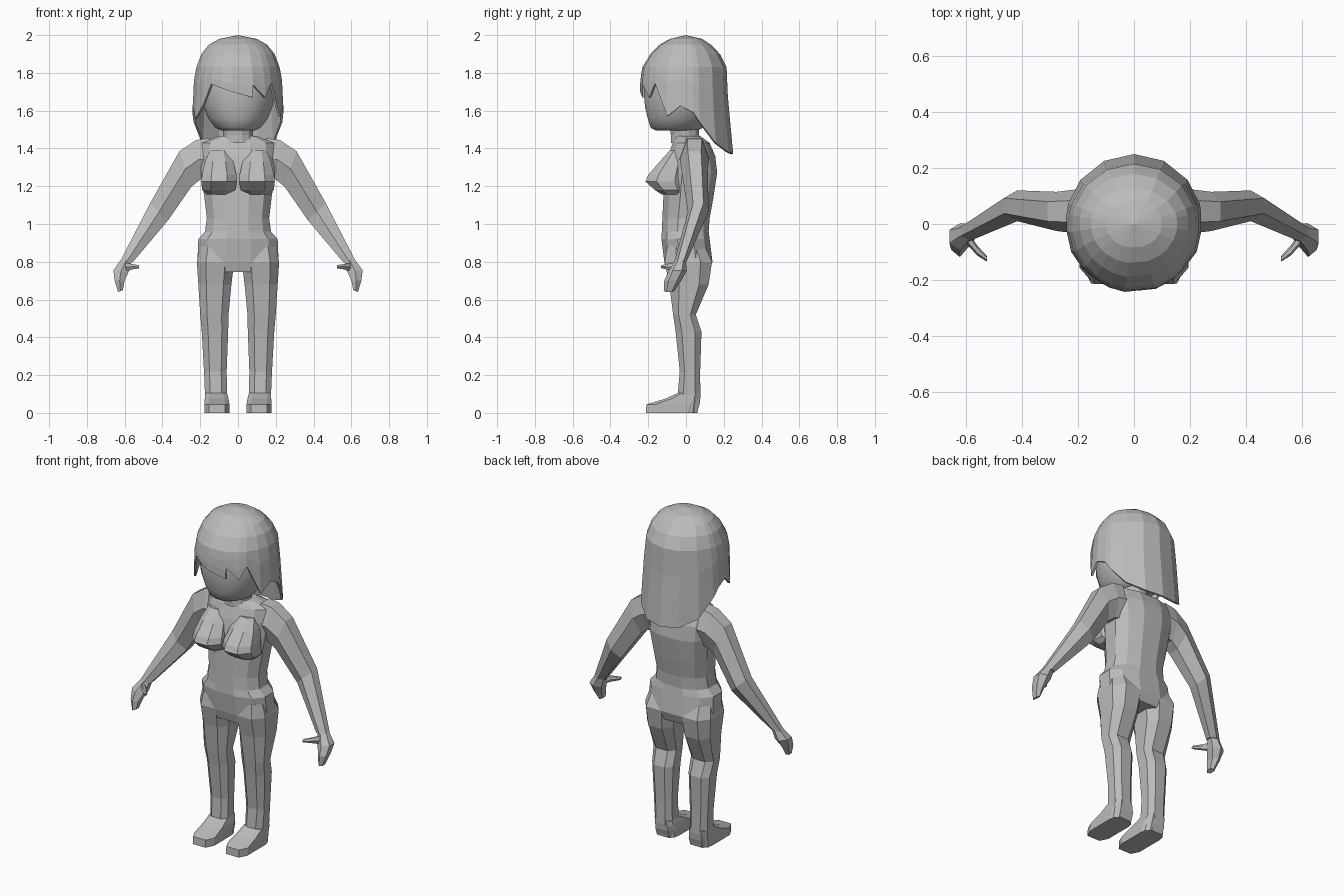
import bpy, bmesh, math
from mathutils import Vector

grey = bpy.data.materials.new("plain grey")
grey.diffuse_color = (0.5, 0.5, 0.5, 1)


def finish(name, bm, mirror=False, smooth=False):
    bmesh.ops.recalc_face_normals(bm, faces=bm.faces)
    me = bpy.data.meshes.new(name)
    bm.to_mesh(me)
    bm.free()
    me.materials.append(grey)
    for p in me.polygons:
        p.use_smooth = smooth
    ob = bpy.data.objects.new(name, me)
    bpy.context.collection.objects.link(ob)
    if mirror:
        ob.modifiers.new("mirror", 'MIRROR').use_clip = False
    return ob


def loft(name, rings, mirror=False, smooth=False):
    bm = bmesh.new()
    vs = [[bm.verts.new(p) for p in r] for r in rings]
    n = len(vs[0])
    for a, b in zip(vs, vs[1:]):
        for i in range(n):
            j = (i + 1) % n
            bm.faces.new((a[i], a[j], b[j], b[i]))
    bm.faces.new(vs[0])
    bm.faces.new(vs[-1])
    return finish(name, bm, mirror, smooth)


def unit_ring(n, power):
    """Rounded-box outline that fills -1..1 in both directions."""
    pts = []
    for i in range(n):
        t = 2 * math.pi * (i + 0.5) / n
        pts.append([math.copysign(abs(f) ** power, f) for f in (math.cos(t), math.sin(t))])
    mx, my = max(p[0] for p in pts), max(p[1] for p in pts)
    return [(p[0] / mx, p[1] / my) for p in pts]


def stack(name, secs, n=8, power=1.0, mirror=False, smooth=False):
    """Level sections: z, x min, x max, y front, y back."""
    rings = []
    for z, x0, x1, y0, y1 in secs:
        rings.append([Vector(((x0 + x1) / 2 + u * (x1 - x0) / 2,
                              (y0 + y1) / 2 + v * (y1 - y0) / 2, z))
                      for u, v in unit_ring(n, power)])
    return loft(name, rings, mirror, smooth)


def limb(name, secs, n=6):
    """Tilted sections: outer x, z, inner x, z, centre y, half depth."""
    rings = []
    for xo, zo, xi, zi, y, b in secs:
        rings.append([Vector(((xo + xi) / 2 + u * (xo - xi) / 2, y + v * b,
                              (zo + zi) / 2 + u * (zo - zi) / 2))
                      for u, v in unit_ring(n, 1.0)])
    return loft(name, rings, True)


# torso
torso = [(.745, .195, -.10, .12), (.80, .215, -.115, .14), (.92, .21, -.13, .125),
         (.96, .175, -.128, .12), (1.03, .165, -.125, .125), (1.14, .178, -.12, .145),
         (1.27, .195, -.115, .165), (1.36, .2, -.095, .155),
         (1.43, .19, -.07, .125), (1.465, .1, -.06, .075)]
stack("torso", [(z, -h, h, f, b) for z, h, f, b in torso], 12, 0.85)

# chest mounds
stack("chest", [(1.155, .04, .165, -.125, 0), (1.18, .015, .19, -.165, 0),
                (1.225, .005, .195, -.215, 0), (1.26, .008, .19, -.2, 0),
                (1.33, .025, .175, -.14, 0), (1.39, .05, .15, -.085, 0)], 8, 0.9, True)

# legs and feet
stack("leg", [(.88, .03, .2, -.1, .1), (.80, .02, .218, -.113, .138),
              (.68, .035, .21, -.088, .12), (.52, .05, .2, -.068, .052),
              (.43, .052, .192, -.055, .082), (.22, .06, .18, -.033, .075),
              (.08, .058, .174, -.045, .076), (0, .05, .174, -.045, .06)], 8, 0.75, True)
stack("foot", [(0, .045, .178, -.212, .058), (.045, .045, .178, -.21, .072),
               (.075, .05, .176, -.11, .075), (.105, .058, .174, -.043, .075)], 8, 0.5, True)

# arms, hands and thumbs
limb("arm", [(.15, 1.455, .16, 1.24, .045, .08), (.22, 1.445, .2, 1.235, .045, .078),
             (.31, 1.385, .245, 1.2, .045, .07), (.465, 1.11, .37, 1.02, .065, .055),
             (.625, .80, .555, .80, -.03, .032)])
limb("hand", [(.62, .81, .56, .81, -.028, .028), (.66, .755, .58, .745, -.045, .048),
              (.653, .70, .60, .70, -.07, .045), (.635, .64, .61, .65, -.09, .028)])
limb("thumb", [(.60, .795, .60, .745, -.045, .025), (.56, .788, .56, .76, -.095, .018),
               (.525, .782, .525, .765, -.125, .01)])

# head and neck
head = [(1.495, .09, -.16, .06), (1.51, .12, -.187, .09), (1.56, .158, -.203, .13),
        (1.62, .182, -.217, .16), (1.69, .195, -.223, .18), (1.77, .195, -.215, .185),
        (1.86, .165, -.18, .16), (1.92, .1, -.1, .1)]
stack("head", [(z, -h, h, f, b) for z, h, f, b in head], 24, 1.0, False, True)
stack("neck", [(1.43, -.09, .09, -.08, .085), (1.47, -.078, .078, -.08, .07),
               (1.54, -.085, .085, -.09, .07)], 12)

# hair: dome whose columns run down to a jagged rim (angle from front, rim height)
rim = [(-180, 1.365), (-155, 1.38), (-130, 1.43), (-108, 1.54), (-98, 1.59), (-83, 1.62),
       (-66, 1.56), (-50, 1.63), (-37, 1.74), (-22, 1.72), (-8, 1.70), (19, 1.67),
       (20, 1.735), (37, 1.67), (48, 1.745), (66, 1.57), (83, 1.625), (100, 1.59),
       (108, 1.54), (130, 1.43), (155, 1.38)]
shape = [(1.37, .252, .245, .25), (1.5, .25, .245, .238), (1.65, .24, .245, .222),
         (1.76, .235, .245, .22), (1.83, .222, .233, .215), (1.9, .195, .19, .18),
         (1.95, .155, .14, .13), (1.98, .1, .085, .085), (2.0, 0, 0, 0)]


def hair_point(deg, z):
    z = max(z, 1.3701)
    for lo, hi in zip(shape, shape[1:]):
        if lo[0] <= z <= hi[0]:
            t = (z - lo[0]) / (hi[0] - lo[0])
            rx, rf, rb = (lo[k] + t * (hi[k] - lo[k]) for k in (1, 2, 3))
            break
    a = math.radians(deg)
    c = math.cos(a)
    return Vector((rx * math.sin(a), -(rf if c > 0 else rb) * c, z))


bm = bmesh.new()
top = bm.verts.new((0, 0, 2))
cols = []
for deg, low in rim:
    zs = [1.98, 1.95, 1.9, 1.83] + [1.83 + (low - 1.83) * t for t in (.33, .67, 1)]
    cols.append([bm.verts.new(hair_point(deg, z)) for z in zs])
for i, a in enumerate(cols):
    b = cols[(i + 1) % len(cols)]
    bm.faces.new((top, a[0], b[0]))
    for k in range(len(a) - 1):
        bm.faces.new((a[k], a[k + 1], b[k + 1], b[k]))
hair = finish("hair", bm)
sol = hair.modifiers.new("thickness", 'SOLIDIFY')
sol.thickness = 0.012
sol.offset = -1
